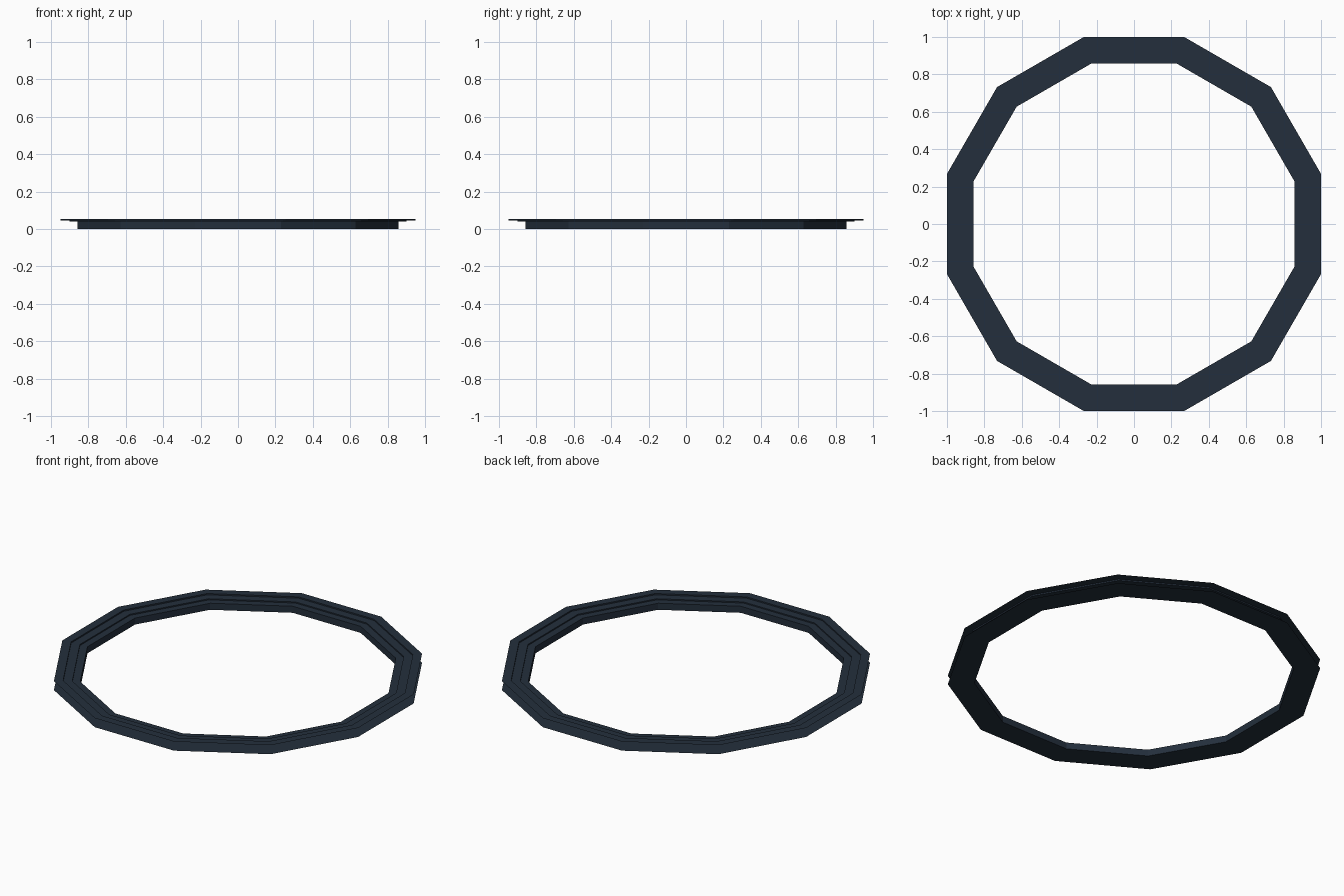
import bpy, bmesh, math

if "Cube" in bpy.data.objects:
    bpy.data.objects.remove(bpy.data.objects["Cube"])

SIDES = 12
# Stepped section as (apothem, height): outer lip in to the bore, then out along the base
PROFILE = [(1.0, 0.055), (0.95, 0.055), (0.95, 0.047), (0.90, 0.047),
           (0.90, 0.040), (0.857, 0.040), (0.857, 0.0), (1.0, 0.0)]

mat = bpy.data.materials.new("dark slate blue")
mat.diffuse_color = (0.017, 0.028, 0.045, 1)
mat.use_nodes = True
mat.node_tree.nodes["Principled BSDF"].inputs["Base Color"].default_value = mat.diffuse_color


def ring_loop(bm, apothem, z):
    r = apothem / math.cos(math.pi / SIDES)
    angles = [math.radians(15 + 360 / SIDES * i) for i in range(SIDES)]
    return [bm.verts.new((r * math.cos(a), r * math.sin(a), z)) for a in angles]


# Twelve-sided stepped ring, open on its outer rim
bm = bmesh.new()
loops = [ring_loop(bm, a, z) for a, z in PROFILE]
for a, b in zip(loops, loops[1:]):
    for i in range(SIDES):
        j = (i + 1) % SIDES
        bm.faces.new((a[i], a[j], b[j], b[i]))
mesh = bpy.data.meshes.new("stepped_ring")
bm.to_mesh(mesh)
bm.free()
mesh.materials.append(mat)
ring = bpy.data.objects.new("stepped_ring", mesh)
bpy.context.collection.objects.link(ring)
